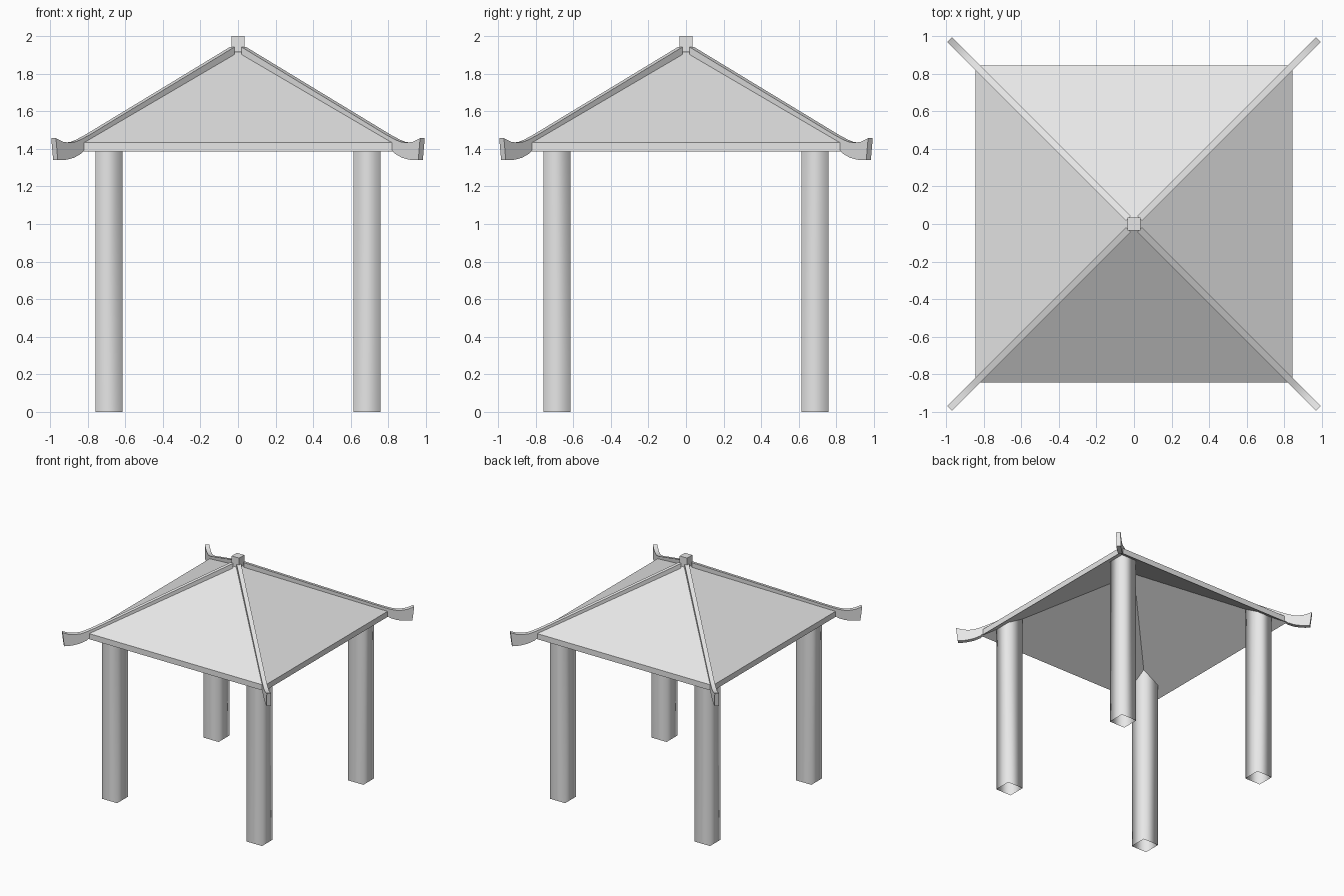
import bpy
import bmesh
from math import sqrt
from mathutils import Vector

cube = bpy.data.objects.get("Cube")
if cube:
    bpy.data.objects.remove(cube, do_unlink=True)

grey = bpy.data.materials.new("light_grey")
grey.use_nodes = True
colour = (0.8, 0.8, 0.8, 1)
grey.diffuse_color = colour
grey.node_tree.nodes["Principled BSDF"].inputs["Base Color"].default_value = colour

CORNERS = [("front_left", 1, -1), ("back_left", 1, 1),
           ("back_right", -1, 1), ("front_right", -1, -1)]
EAVE, EAVE_Z, APEX_Z, THICK = 0.845, 1.385, 1.88, 0.048


def finish(name, bm, smooth=False):
    bmesh.ops.recalc_face_normals(bm, faces=bm.faces)
    mesh = bpy.data.meshes.new(name)
    bm.to_mesh(mesh)
    bm.free()
    mesh.materials.append(grey)
    for poly in mesh.polygons:
        poly.use_smooth = smooth
    obj = bpy.data.objects.new(name, mesh)
    bpy.context.collection.objects.link(obj)
    return obj


def underside(x, y):
    return APEX_Z - (APEX_Z - EAVE_Z) * max(abs(x), abs(y)) / EAVE


# Hollow hipped roof: two matching pyramids joined by the fascia
bm = bmesh.new()
rings, peaks = [], []
for lift in (0, THICK):
    ring = [bm.verts.new((sx * EAVE, sy * EAVE, EAVE_Z + lift)) for _, sx, sy in CORNERS]
    peak = bm.verts.new((0, 0, APEX_Z + lift))
    for i in range(4):
        bm.faces.new((ring[i], ring[(i + 1) % 4], peak))
    rings.append(ring)
for i in range(4):
    j = (i + 1) % 4
    bm.faces.new((rings[0][i], rings[0][j], rings[1][j], rings[1][i]))
finish("roof", bm)

# Square open-ended posts whose tops follow the roof slope
for name, sx, sy in CORNERS:
    bm = bmesh.new()
    low, high = [], []
    for a, b in ((0.615, 0.615), (0.76, 0.615), (0.76, 0.76), (0.615, 0.76)):
        x, y = sx * a, sy * b
        low.append(bm.verts.new((x, y, 0)))
        high.append(bm.verts.new((x, y, underside(x, y) + 0.015)))
    for i in range(4):
        j = (i + 1) % 4
        bm.faces.new((low[i], low[j], high[j], high[i]))
    post = finish(name + "_post", bm, smooth=True)
    # Open tubes: make sure the walls face outwards
    centre = Vector((sx, sy, 0)) * 0.6875
    face = post.data.polygons[0]
    out = face.center - centre
    out.z = 0
    if face.normal.dot(out) < 0:
        post.data.flip_normals()

# Hip ribs with upturned tips, as (diagonal position, height) pairs
top = [(0.03, 1.943), (0.80, 1.476), (0.85, 1.449), (0.88, 1.437),
       (0.91, 1.433), (0.945, 1.438), (0.982, 1.457)]
bottom = [(0.03, 1.872), (0.82, 1.405), (0.85, 1.373), (0.885, 1.353),
          (0.92, 1.343), (0.945, 1.34), (0.972, 1.34)]
HALF = 0.0175 / sqrt(2)
for name, sx, sy in CORNERS:
    bm = bmesh.new()
    loops = []
    for side in (-1, 1):
        dx, dy = -sy * side * HALF, sx * side * HALF
        loops.append([[bm.verts.new((sx * p + dx, sy * p + dy, z)) for p, z in line]
                      for line in (top, bottom)])
    (ta, ba), (tb, bb) = loops
    for i in range(len(top) - 1):
        for u, v in ((ta, tb), (tb, bb), (bb, ba), (ba, ta)):
            bm.faces.new((u[i], u[i + 1], v[i + 1], v[i]))
    for k in (0, -1):
        bm.faces.new((ta[k], tb[k], bb[k], ba[k]))
    rib = finish(name + "_hip_rib", bm)
    bpy.ops.object.select_all(action="DESELECT")
    rib.select_set(True)
    bpy.context.view_layer.objects.active = rib
    bpy.ops.object.shade_smooth_by_angle()

# Cap block at the peak
bm = bmesh.new()
bmesh.ops.create_cube(bm, size=1)
bmesh.ops.scale(bm, vec=(0.07, 0.07, 0.084), verts=bm.verts)
bmesh.ops.translate(bm, vec=(0, 0, 1.958), verts=bm.verts)
finish("peak_cap", bm)
